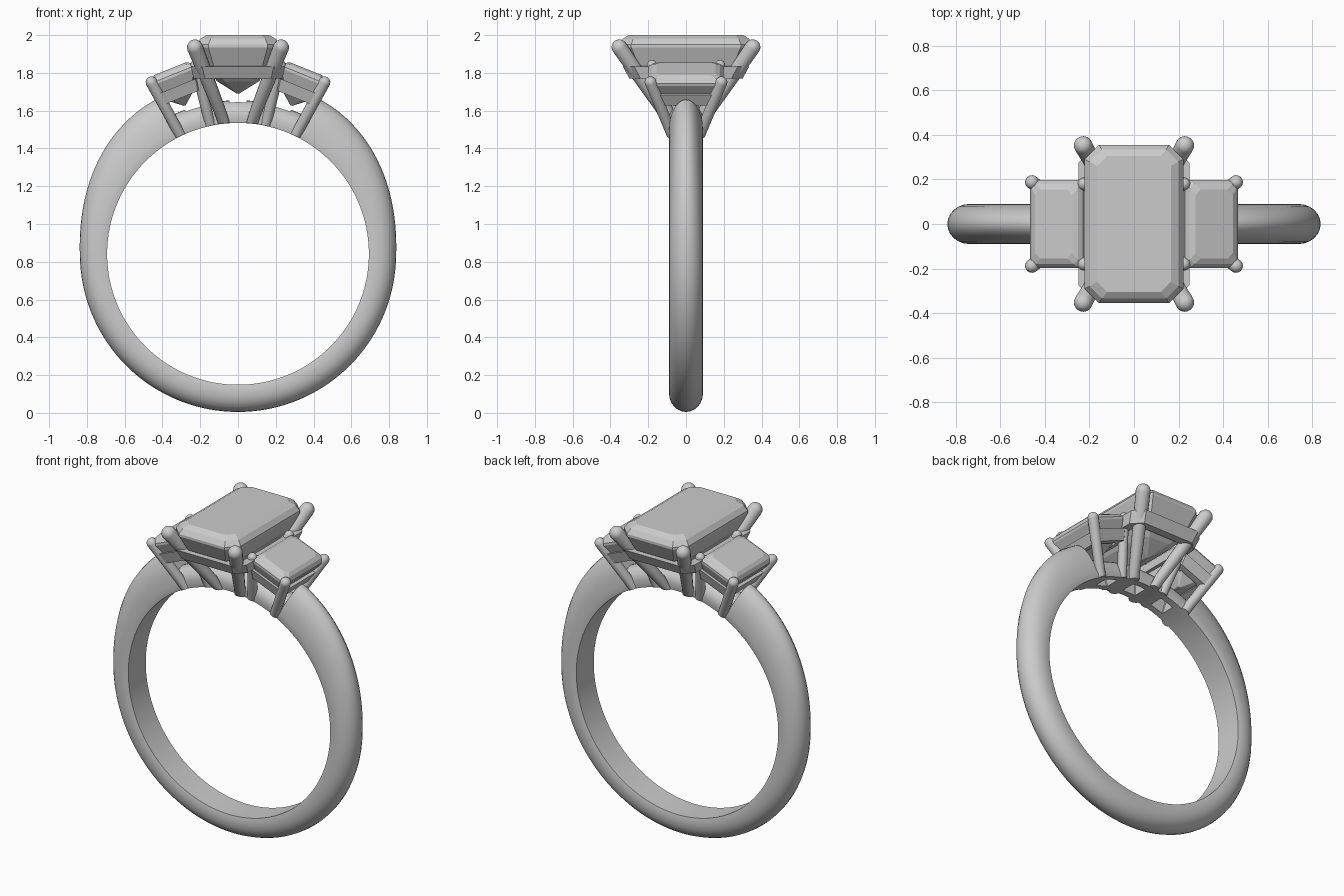
import bpy, bmesh
from math import sin, cos, pi, radians, hypot
from mathutils import Vector, Matrix

if "Cube" in bpy.data.objects:
    bpy.data.objects.remove(bpy.data.objects["Cube"])

CZ, RI = 0.842, 0.693   # finger hole centre height and radius


def loft(name, loops, caps=True, closed=False, smooth=None, matrix=None):
    """Skin a list of equal-length point loops into a mesh object."""
    bm = bmesh.new()
    rings = [[bm.verts.new(p) for p in loop] for loop in loops]
    n = len(rings[0])
    pairs = list(zip(rings, rings[1:])) + ([(rings[-1], rings[0])] if closed else [])
    for a, b in pairs:
        for i in range(n):
            j = (i + 1) % n
            bm.faces.new((a[i], a[j], b[j], b[i]))
    if caps and not closed:
        bm.faces.new(rings[0][::-1])
        bm.faces.new(rings[-1])
    bmesh.ops.remove_doubles(bm, verts=bm.verts, dist=1e-5)
    bmesh.ops.recalc_face_normals(bm, faces=bm.faces)
    if matrix:
        bm.transform(matrix)
    me = bpy.data.meshes.new(name)
    bm.to_mesh(me)
    bm.free()
    ob = bpy.data.objects.new(name, me)
    bpy.context.collection.objects.link(ob)
    if smooth:
        bpy.ops.object.select_all(action='DESELECT')
        ob.select_set(True)
        bpy.context.view_layer.objects.active = ob
        bpy.ops.object.shade_smooth_by_angle(angle=radians(smooth))
    return ob


def octagon(hx, hy, c, z):
    """Rectangle with cut corners."""
    return [(hx, -hy + c, z), (hx, hy - c, z), (hx - c, hy, z), (-hx + c, hy, z),
            (-hx, hy - c, z), (-hx, -hy + c, z), (-hx + c, -hy, z), (hx - c, -hy, z)]


def rail(name, top, bottom, wall, c, z1, z0, matrix=None):
    """Open frame that flares upward."""
    (tx, ty), (bx, by) = top, bottom
    return loft(name, [octagon(bx, by, c, z0), octagon(tx, ty, c, z1),
                       octagon(tx - wall, ty - wall, c * .8, z1),
                       octagon(bx - wall, by - wall, c * .8, z0)],
                closed=True, matrix=matrix)


def prong(name, tip, base, r_tip, r_base):
    """Tapered round claw with a domed tip, foot trimmed to the finger hole."""
    tip, base = Vector(tip), Vector(base)
    axis = (tip - base).normalized()
    u = axis.cross(Vector((0, 1, 0))).normalized()
    v = axis.cross(u)

    def ring(p, r):
        return [p + (u * cos(k * pi / 8) + v * sin(k * pi / 8)) * r for k in range(16)]
    foot = []
    for p in ring(base, r_base):
        d = hypot(p.x, p.z - CZ)
        s = (RI + .001) / d
        foot.append(Vector((p.x * s, p.y, CZ + (p.z - CZ) * s)))
    loops = [foot, ring(base + axis * .06, r_base)]
    for a in range(0, 90, 15):
        t = radians(a)
        loops.append(ring(tip + axis * r_tip * sin(t), r_tip * cos(t)))
    loops.append(ring(tip + axis * r_tip, r_tip * .05))
    return loft(name, loops, smooth=40)


# Band: domed section, thicker at the shoulders, stepped down under the stones
def section(theta, t, w=0.09):
    pts = [(0, -w * .95), (.02, -w)]
    for k in range(13):
        a = -pi / 2 + pi * k / 12
        pts.append((.045 + (t - .045) * cos(a), w * sin(a)))
    pts += [(.02, w), (0, w * .95)]
    return [(sin(theta) * (RI + r), y, CZ + cos(theta) * (RI + r)) for r, y in pts]


STEP = radians(28)
loops = []
N = 120
for k in range(N + 1):
    th = STEP + (2 * pi - 2 * STEP) * k / N
    f = max(0, 1 - (min(th, 2 * pi - th) - STEP) / radians(65))
    loops.append(section(th, .144 + .088 * f * f * (3 - 2 * f)))
for k in range(25):
    loops.append(section(-STEP + .004 + (2 * STEP - .008) * k / 24, .12))
band = loft("band", loops, closed=True, smooth=35)

# Windows through the bridge under each stone
for i, ang in enumerate((-17, 0, 17)):
    m = Matrix.Translation((0, 0, CZ)) @ Matrix.Rotation(radians(ang), 4, 'Y')
    cut = loft("window_cutter_%d" % i,
               [octagon(.045, .045, .004, .6), octagon(.045, .045, .004, .9)], matrix=m)
    cut.hide_render = True
    cut.hide_set(True)
    mod = band.modifiers.new("window", 'BOOLEAN')
    mod.operation = 'DIFFERENCE'
    mod.solver = 'EXACT'
    mod.object = cut

# Centre stone: step-cut crown, girdle and pavilion
loft("centre_stone", [octagon(*a) for a in (
    (.165, .305, .045, 2.0), (.20, .335, .055, 1.98), (.222, .355, .065, 1.95),
    (.222, .355, .065, 1.935), (.185, .305, .055, 1.84),
    (.11, .22, .04, 1.755), (.006, .12, .003, 1.69))])
rail("centre_rail", (.25, .335), (.235, .30), .05, .06, 1.835, 1.77)

# Side stones and their tilted rails
for s, side in ((-1, "left"), (1, "right")):
    m = Matrix.Translation((s * .345, 0, 1.785)) @ Matrix.Rotation(s * radians(22), 4, 'Y')
    loft(side + "_stone", [octagon(*a) for a in (
        (.09, .155, .025, .04), (.112, .18, .02, .028), (.128, .198, .012, .006),
        (.128, .198, .012, -.008), (.10, .165, .02, -.075),
        (.06, .11, .02, -.125), (.005, .06, .002, -.17))], matrix=m)
    rail(side + "_rail", (.125, .19), (.112, .165), .04, .02, -.06, -.125, matrix=m)

# Claws: four per stone
for s, side in ((-1, "left"), (1, "right")):
    for q, end in ((-1, "front"), (1, "back")):
        tag = side + "_" + end
        prong("centre_prong_" + tag, (s * .228, q * .352, 1.935), (s * .075, q * .085, 1.545), .042, .032)
        prong("inner_prong_" + tag, (s * .225, q * .18, 1.84), (s * .148, q * .07, 1.53), .028, .028)
        prong("outer_prong_" + tag, (s * .458, q * .188, 1.75), (s * .308, q * .075, 1.475), .031, .029)
